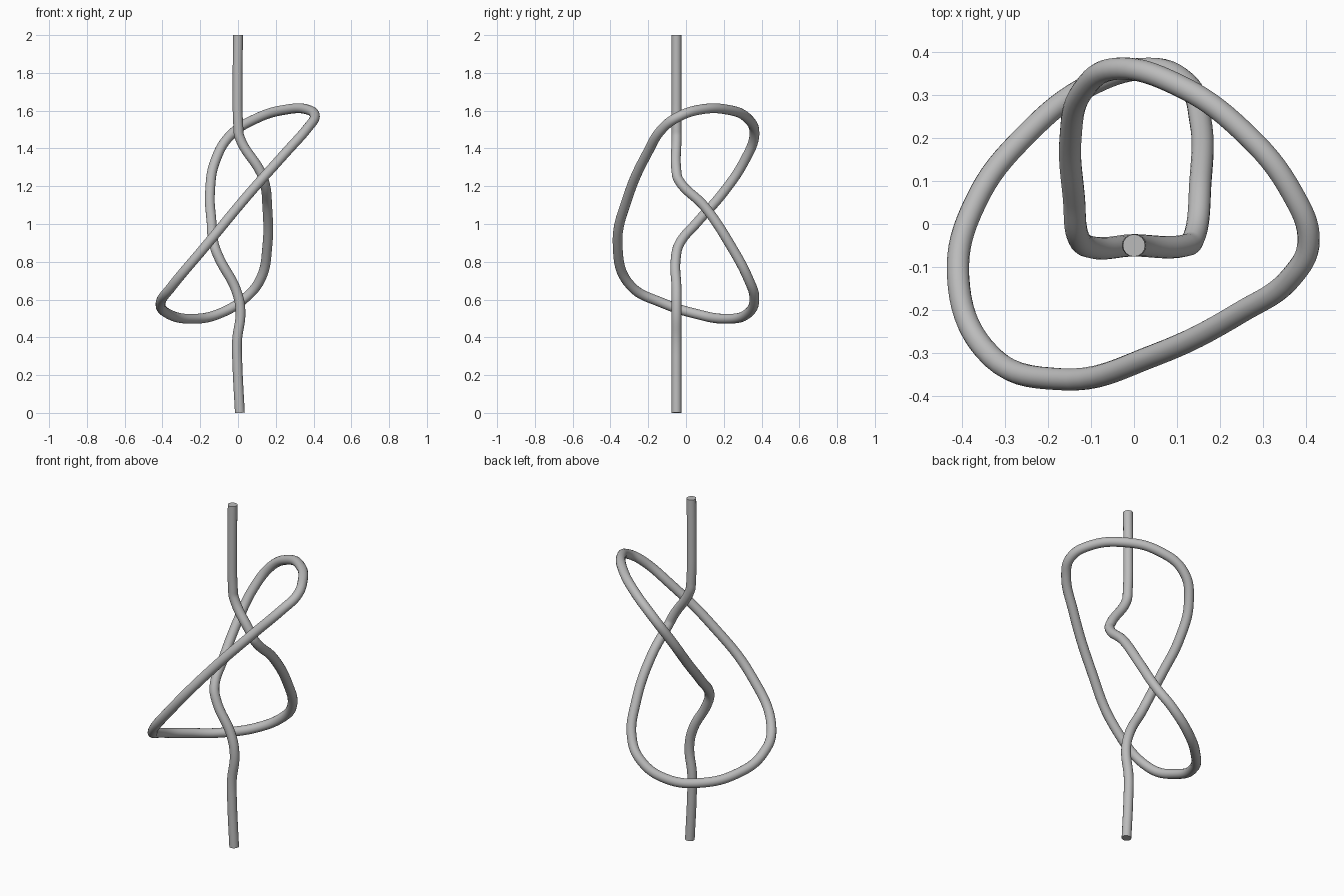
import bpy
import math

cube = bpy.data.objects.get("Cube")
if cube:
    bpy.data.objects.remove(cube, do_unlink=True)

# Plain grey rope material
grey = bpy.data.materials.new("rope_grey")
grey.use_nodes = True
color = (0.5, 0.5, 0.5, 1)
grey.diffuse_color = color
grey.node_tree.nodes["Principled BSDF"].inputs["Base Color"].default_value = color

# Centre line of the rope, strand by strand from top to bottom
top_strand = [(0, -.05, 2), (-.002, -.05, 1.75), (.002, -.05, 1.51), (.008, -.05, 1.46),
              (.12, -.05, 1.275), (.136, -.04, 1.235)]
lower_turn = [(.155, .1, 1.09), (.155, .24, .88), (.12, .33, .71), (.04, .362, .61),
              (-.1, .325, .525), (-.25, .21, .498), (-.37, .05, .525)]
front_sweep = [(-.41, -.12, .58), (-.35, -.29, .67), (-.17, -.362, .885),
               (.05, -.305, 1.15), (.25, -.205, 1.375), (.37, -.12, 1.51)]
upper_turn = [(.407, -.04, 1.568), (.37, .07, 1.605), (.25, .22, 1.605), (.1, .325, 1.56),
              (-.04, .362, 1.47), (-.12, .31, 1.335), (-.148, .2, 1.17), (-.14, .06, 1.01)]
bottom_strand = [(-.128, -.035, .895), (-.1, -.054, .82), (-.01, -.05, .65), (.013, -.05, .54),
                 (-.005, -.05, .38), (-.003, -.05, .25), (.01, -.05, 0)]
path = top_strand + lower_turn + front_sweep + upper_turn + bottom_strand

# Round rope swept along the centre line, closed at both ends
curve = bpy.data.curves.new("knotted_rope", "CURVE")
curve.dimensions = "3D"
curve.resolution_u = 8
curve.bevel_depth = 0.026
curve.bevel_resolution = 6
curve.use_fill_caps = True
spline = curve.splines.new("BEZIER")
spline.bezier_points.add(len(path) - 1)
for point, co in zip(spline.bezier_points, path):
    point.co = co
    point.handle_left_type = point.handle_right_type = "AUTO"
curve.materials.append(grey)

rope = bpy.data.objects.new("knotted_rope", curve)
bpy.context.collection.objects.link(rope)
bpy.ops.object.select_all(action="DESELECT")
rope.select_set(True)
bpy.context.view_layer.objects.active = rope
bpy.ops.object.convert(target="MESH")
bpy.ops.object.shade_smooth_by_angle(angle=math.radians(40))
